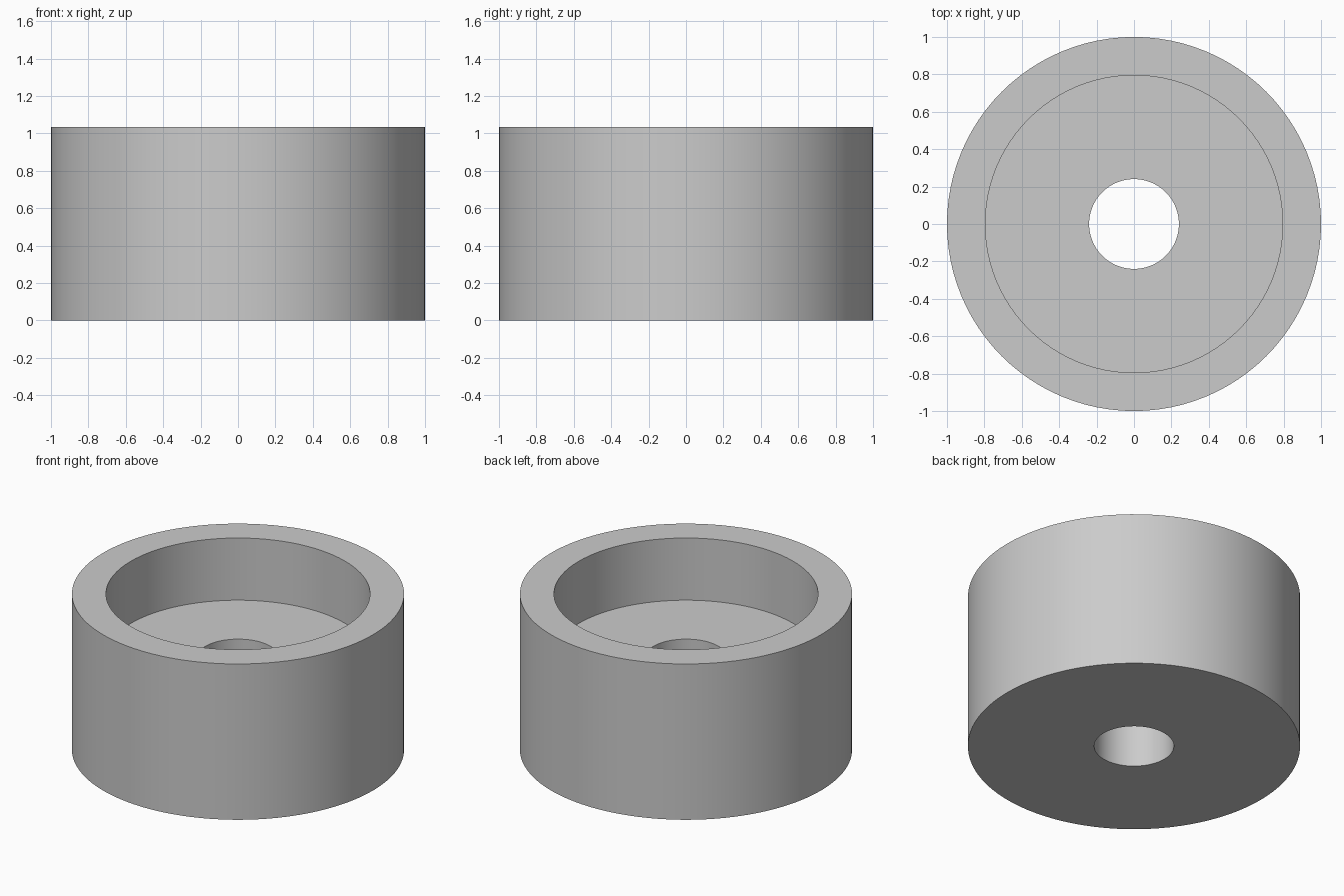
import bpy
import bmesh
import math

SEGMENTS = 96
OUTER, RECESS, BORE = 1.0, 0.795, 0.24
HEIGHT, FLOOR = 1.035, 0.622

cube = bpy.data.objects.get("Cube")
if cube:
    bpy.data.objects.remove(cube, do_unlink=True)

# Plain grey material
grey = bpy.data.materials.new("light grey")
grey.use_nodes = True
colour = (0.6, 0.6, 0.6, 1.0)
grey.diffuse_color = colour
grey.node_tree.nodes["Principled BSDF"].inputs["Base Color"].default_value = colour

# Cross-section of the ring: bore, recess floor, recess wall, rim, outer wall
profile = [(BORE, 0), (OUTER, 0), (OUTER, HEIGHT),
           (RECESS, HEIGHT), (RECESS, FLOOR), (BORE, FLOOR)]

# Turn the closed section around the vertical axis
bm = bmesh.new()
verts = [bm.verts.new((r, 0, z)) for r, z in profile]
edges = [bm.edges.new((v, verts[(i + 1) % len(verts)])) for i, v in enumerate(verts)]
bmesh.ops.spin(bm, geom=verts + edges, cent=(0, 0, 0), axis=(0, 0, 1),
               angle=math.tau, steps=SEGMENTS, use_merge=False)
bmesh.ops.remove_doubles(bm, verts=bm.verts[:], dist=0.0001)
bmesh.ops.recalc_face_normals(bm, faces=bm.faces[:])

mesh = bpy.data.meshes.new("recessed_bushing")
bm.to_mesh(mesh)
bm.free()
mesh.materials.append(grey)
bushing = bpy.data.objects.new("recessed_bushing", mesh)
bpy.context.collection.objects.link(bushing)

# Smooth walls with crisp rims
bpy.ops.object.select_all(action="DESELECT")
bushing.select_set(True)
bpy.context.view_layer.objects.active = bushing
bpy.ops.object.shade_smooth_by_angle(angle=math.radians(30))
